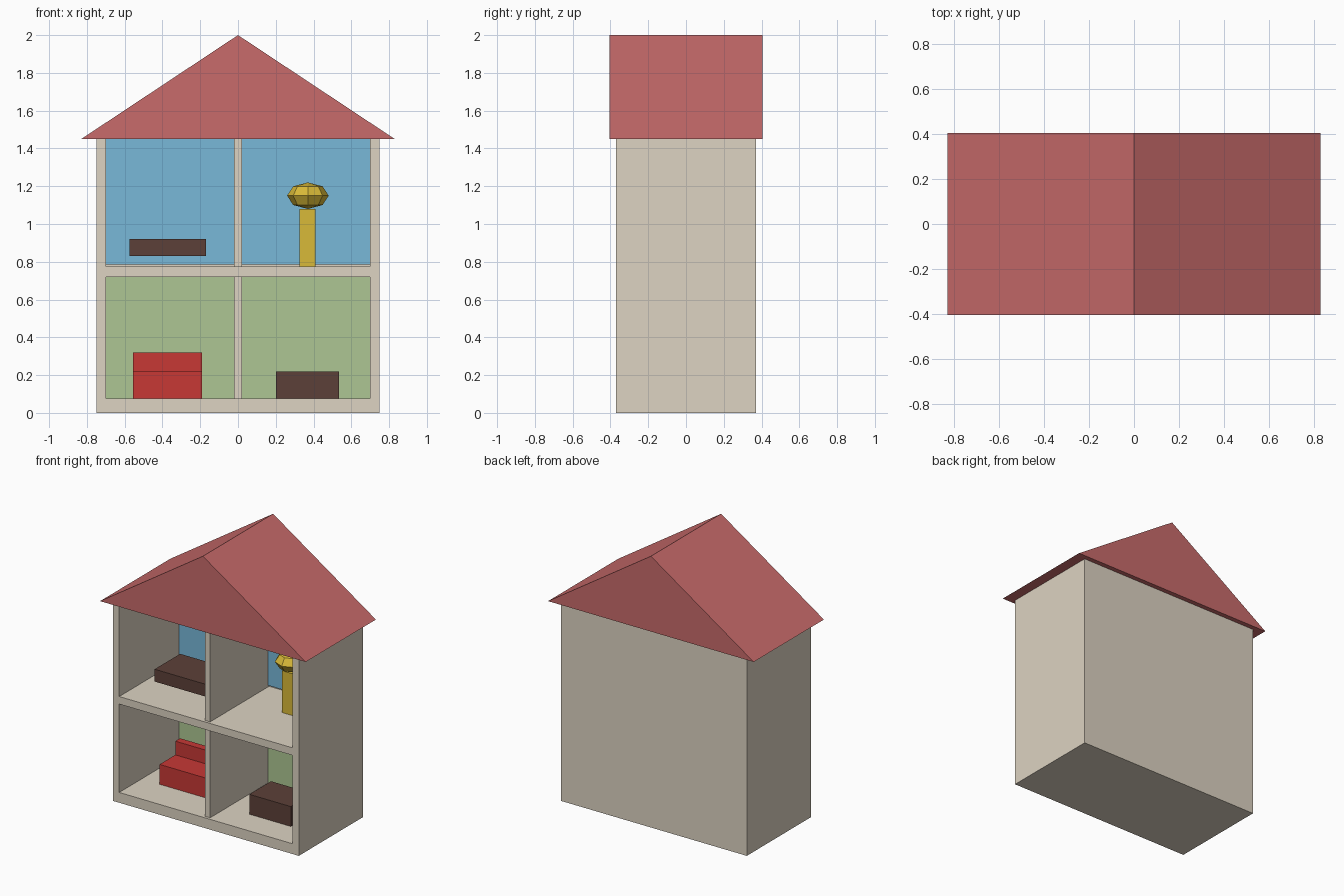
import bpy, bmesh
from mathutils import Matrix

if "Cube" in bpy.data.objects:
    bpy.data.objects.remove(bpy.data.objects["Cube"])


def material(name, rgb):
    """Material from 0-255 display colour."""
    mat = bpy.data.materials.new(name)
    mat.diffuse_color = [((c / 255 + 0.055) / 1.055) ** 2.4 for c in rgb] + [1]
    mat.use_nodes = True
    mat.node_tree.nodes["Principled BSDF"].inputs["Base Color"].default_value = mat.diffuse_color
    return mat


TAN = material("tan", (221, 211, 194))
ROOF = material("roof_red", (200, 107, 107))
BLUE = material("blue", (120, 184, 217))
GREEN = material("green", (173, 198, 147))
RED = material("red", (199, 56, 53))
BROWN = material("brown", (92, 64, 56))
YELLOW = material("yellow", (217, 186, 56))


def finish(name, bm, mat):
    mesh = bpy.data.meshes.new(name)
    bmesh.ops.recalc_face_normals(bm, faces=bm.faces)
    bm.to_mesh(mesh)
    bm.free()
    obj = bpy.data.objects.new(name, mesh)
    bpy.context.collection.objects.link(obj)
    if mat:
        mesh.materials.append(mat)
    return obj


def box(name, x, y, z, mat=None):
    """Box from (min, max) ranges on each axis."""
    spans = (x, y, z)
    centre = Matrix.Translation([(a + b) / 2 for a, b in spans])
    size = Matrix.Diagonal([b - a for a, b in spans] + [1])
    bm = bmesh.new()
    bmesh.ops.create_cube(bm, size=1, matrix=centre @ size)
    return finish(name, bm, mat)


def prism(name, profile, y, mat):
    """Extrude an (x, z) profile along y."""
    bm = bmesh.new()
    face = bm.faces.new([bm.verts.new((px, y[0], pz)) for px, pz in profile])
    ext = bmesh.ops.extrude_face_region(bm, geom=[face])["geom"]
    verts = [v for v in ext if isinstance(v, bmesh.types.BMVert)]
    bmesh.ops.translate(bm, verts=verts, vec=(0, y[1] - y[0], 0))
    return finish(name, bm, mat)


# House shell, with two storeys hollowed out from the front
shell = box("house_shell", (-0.75, 0.75), (-0.37, 0.37), (0, 1.45), TAN)
for name, z in (("lower_cutter", (0.075, 0.72)), ("upper_cutter", (0.775, 1.6))):
    cutter = box(name, (-0.70, 0.70), (-0.5, 0.33), z)
    cutter.hide_render = True
    cutter.hide_set(True)
    mod = shell.modifiers.new(name, "BOOLEAN")
    mod.operation = "DIFFERENCE"
    mod.solver = "EXACT"
    mod.object = cutter

# Gabled roof
prism("roof", [(-0.83, 1.45), (0.83, 1.45), (0, 2.0)], (-0.405, 0.405), ROOF)

# Wallpaper panels and room dividers
box("lower_wallpaper", (-0.70, 0.70), (0.32, 0.33), (0.075, 0.72), GREEN)
box("upper_wallpaper", (-0.70, 0.70), (0.32, 0.33), (0.785, 1.45), BLUE)
box("lower_divider", (-0.02, 0.02), (-0.35, 0.33), (0.075, 0.72), TAN)
box("upper_divider", (-0.02, 0.02), (-0.35, 0.33), (0.775, 1.45), TAN)

# Sofa and table downstairs
box("sofa_seat", (-0.555, -0.19), (-0.112, 0.125), (0.075, 0.22), RED)
box("sofa_back", (-0.555, -0.19), (0.07, 0.125), (0.22, 0.32), RED)
box("table", (0.20, 0.535), (-0.155, 0.095), (0.075, 0.22), BROWN)

# Bed and lamp upstairs
box("bed", (-0.575, -0.17), (-0.14, 0.154), (0.83, 0.92), BROWN)
box("lamp_post", (0.325, 0.41), (0.043, 0.128), (0.775, 1.08), YELLOW)
bm = bmesh.new()
bmesh.ops.create_uvsphere(
    bm, u_segments=8, v_segments=4, radius=1,
    matrix=Matrix.Translation((0.37, 0.085, 1.15)) @ Matrix.Diagonal((0.11, 0.11, 0.07, 1)))
finish("lamp_shade", bm, YELLOW)
